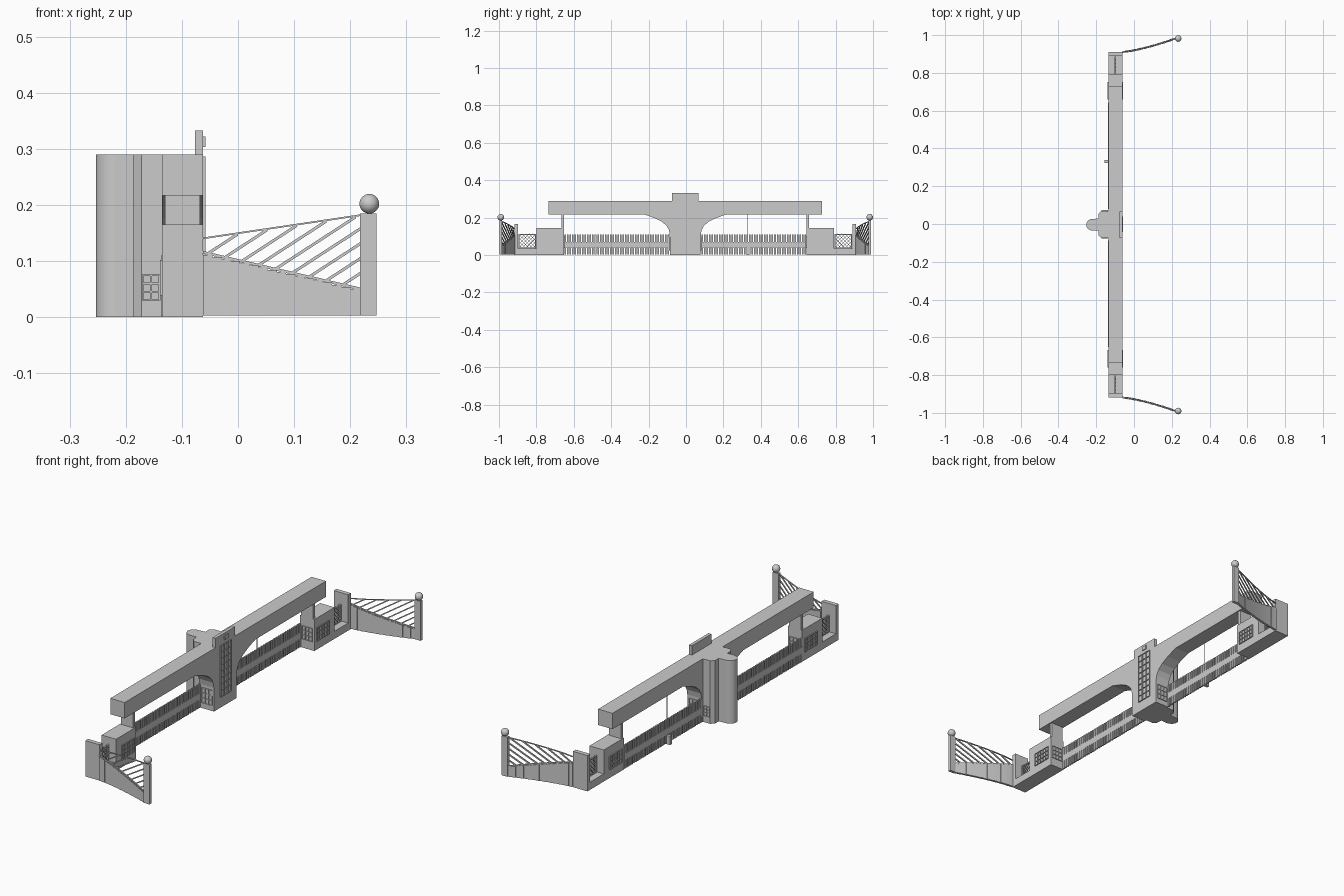
import bpy, bmesh, math

if "Cube" in bpy.data.objects:
    bpy.data.objects.remove(bpy.data.objects["Cube"])

grey = bpy.data.materials.new("plain grey")
grey.use_nodes = True
colour = (0.6, 0.6, 0.6, 1)
grey.diffuse_color = colour
grey.node_tree.nodes["Principled BSDF"].inputs["Base Color"].default_value = colour

MID = -0.004          # y of the symmetry plane
BACK, FRONT = -0.135, -0.062
SIDES = (("left", 1), ("right", -1))


class Part:
    """Collects prisms into one named object."""

    def __init__(self, name):
        self.name, self.bm = name, bmesh.new()

    def prism(self, a, b):
        va, vb = [[self.bm.verts.new(p) for p in ring] for ring in (a, b)]
        self.bm.faces.new(va)
        self.bm.faces.new(vb[::-1])
        for i in range(len(va)):
            j = (i + 1) % len(va)
            self.bm.faces.new((va[j], va[i], vb[i], vb[j]))

    def box(self, x0, x1, y0, y1, z0, z1):
        ring = [(x0, y0), (x1, y0), (x1, y1), (x0, y1)]
        self.prism([(x, y, z0) for x, y in ring], [(x, y, z1) for x, y in ring])

    def done(self):
        bmesh.ops.recalc_face_normals(self.bm, faces=self.bm.faces)
        mesh = bpy.data.meshes.new(self.name)
        self.bm.to_mesh(mesh)
        self.bm.free()
        mesh.materials.append(grey)
        obj = bpy.data.objects.new(self.name, mesh)
        bpy.context.collection.objects.link(obj)
        return obj


def block(name, x0, x1, y0, y1, z0, z1):
    part = Part(name)
    part.box(x0, x1, y0, y1, z0, z1)
    return part.done()


def mblock(name, side, s, x0, x1, y0, y1, z0, z1):
    a, b = sorted((s * y0, s * y1))
    return block(f"{side}_{name}", x0, x1, a + MID, b + MID, z0, z1)


def window(name, axis, at, u0, u1, z0, z1, cols, rows, bar=0.003, deep=0.004):
    """Raised grid of glazing bars on a wall facing along x or y."""
    part = Part(name)

    def put(a, b, c, d):
        lo, hi = at - deep, at + deep
        part.box(*((lo, hi, a, b) if axis == "x" else (a, b, lo, hi)), c, d)

    for i in range(cols + 1):
        u = u0 + (u1 - u0) * i / cols
        put(u - bar / 2, u + bar / 2, z0, z1)
    for i in range(rows + 1):
        z = z0 + (z1 - z0) * i / rows
        put(u0, u1, z - bar / 2, z + bar / 2)
    part.done()


# Overhead beam and central arched pier
block("beam", BACK, FRONT, MID - 0.732, MID + 0.732, 0.217, 0.29)
half = [(0.082, 0), (0.083, 0.11), (0.088, 0.135), (0.1, 0.157),
        (0.125, 0.178), (0.165, 0.198), (0.22, 0.217)]
profile = half + [(-y, z) for y, z in reversed(half)]
pier = Part("central_pier")
pier.prism(*[[(x, y + MID, z) for y, z in profile] for x in (BACK, FRONT)])
pier.done()
block("parapet", -0.077, FRONT, -0.075, 0.067, 0.289, 0.333)
block("parapet_plate", FRONT, -0.058, -0.012, 0.012, 0.303, 0.322)
window("tall_window", "x", FRONT, -0.04, 0.037, 0.05, 0.285, 3, 8)

# Rear block with chamfered corners, and rounded tower behind it
rear = Part("rear_block")
outline = [(BACK, -0.075), (-0.172, -0.075), (-0.187, -0.06),
           (-0.187, 0.055), (-0.172, 0.07), (BACK, 0.07)]
rear.prism(*[[(x, y, z) for x, y in outline] for z in (0, 0.29)])
rear.done()

tower = Part("round_tower")
arc = [math.radians(90 + 180 * i / 20) for i in range(21)]
outline = [(-0.186, -0.033), (-0.186, 0.029)]
outline += [(-0.217 + 0.036 * math.cos(a), MID + 0.031 * math.sin(a)) for a in arc]
tower.prism(*[[(x, y, z) for x, y in outline] for z in (0, 0.29)])
tower_obj = tower.done()


def smooth(obj):
    bpy.ops.object.select_all(action="DESELECT")
    obj.select_set(True)
    bpy.context.view_layer.objects.active = obj
    bpy.ops.object.shade_smooth_by_angle(angle=math.radians(35))


smooth(tower_obj)


# Curved wing fence: plan curve and sloping edges as functions of x
X0, X1 = FRONT, 0.217


def plan(x):
    return 0.915 + 0.07 * max(0, (x - X0) / (X1 - X0)) ** 1.4


def low(x):
    return 0.118 - 0.233 * (x - X0)


def high(x):
    return 0.142 + 0.147 * (x - X0)


def plate(part, s, pts, thick):
    part.prism(*[[(x, MID + s * (plan(x) + d), z) for x, z in pts]
                 for d in (-thick / 2, thick / 2)])


for side, s in SIDES:
    # Lodge, post under the beam, low wall and end slab
    mblock("lodge", side, s, BACK, FRONT, 0.648, 0.795, 0, 0.145)
    mblock("beam_post", side, s, -0.13, -0.068, 0.648, 0.662, 0.144, 0.218)
    mblock("low_wall", side, s, BACK, FRONT, 0.794, 0.9, 0, 0.035)
    mblock("end_slab", side, s, BACK, FRONT, 0.894, 0.914, 0, 0.165)

    # Windows on lodge and pier
    for label, x in (("front", FRONT), ("back", BACK)):
        u0, u1 = sorted((s * 0.665, s * 0.755))
        window(f"{side}_lodge_{label}_window", "x", x, u0 + MID, u1 + MID, 0.04, 0.1, 5, 3)
    window(f"{side}_lodge_inner_window", "y", s * 0.648 + MID, -0.125, -0.072, 0.04, 0.1, 3, 3)
    window(f"{side}_pier_window", "y", s * 0.082 + MID, -0.125, -0.072, 0.025, 0.095, 3, 3)
    window(f"{side}_rear_window", "y", s * 0.0725 - 0.0025, -0.17, -0.14, 0.03, 0.075, 2, 3, deep=0.003)

    # Diagonal lattice between lodge and end slab
    lattice = Part(f"{side}_lattice")
    ya, yb, za, zb = 0.797, 0.892, 0.035, 0.112
    for y0, y1, z0, z1 in ((ya, yb, zb - 0.005, zb), (ya, yb, za, za + 0.005),
                           (ya, ya + 0.005, za, zb), (yb - 0.005, yb, za, zb)):
        a, b = sorted((s * y0, s * y1))
        lattice.box(-0.103, -0.095, a + MID, b + MID, z0, z1)
    for k in range(-4, 6):
        c = k * 0.019
        lo, hi = max(0, c), min(yb - ya, c + zb - za)
        if hi - lo < 0.004:
            continue
        for flip in (False, True):
            ring = []
            for u, o in ((lo, 0), (hi, 0), (hi, 0.003), (lo, 0.003)):
                y = yb - u if flip else ya + u
                ring.append((s * y + MID, za + u - c + o))
            lattice.prism(*[[(x, y, z) for y, z in ring] for x in (-0.101, -0.097)])
    lattice.done()

    # Paling gate with solid middle band
    gate = Part(f"{side}_gate")
    bands = [(0.083, 0.648, 0.04, 0.07)]
    count = 42
    pitch = 0.565 / count
    for i in range(count):
        y = 0.083 + pitch * (i + 0.2)
        bands += [(y, y + 0.6 * pitch, 0.07, 0.11), (y, y + 0.6 * pitch, 0.002, 0.04)]
    for y0, y1, z0, z1 in bands:
        a, b = sorted((s * y0, s * y1))
        gate.box(-0.137, -0.129, a + MID, b + MID, z0, z1)
    gate.done()

    # Wing wall of stepped panels
    wall = Part(f"{side}_wing_wall")
    n = 17
    for i in range(n):
        a, b = [X0 + (X1 - X0) * (i + k) / n for k in (0, 1)]
        top = low(b) - 0.003
        plate(wall, s, [(a, 0.003), (b, 0.003), (b, top), (a, top)], 0.010 + 0.002 * (i % 2))
    wall.done()

    # Wing rails and slanting bars
    rails = Part(f"{side}_wing_rails")
    for i in range(8):
        a, b = [X0 + (X1 - X0) * (i + k) / 8 for k in (0, 1)]
        for f, h in ((low, 0.005), (high, 0.003)):
            plate(rails, s, [(a, f(a) - h), (b, f(b) - h), (b, f(b)), (a, f(a))], 0.006)
    slope = 0.65
    for i in range(9):
        x = X0 + 0.008 + 0.03 * i
        e = min(X1, x + (high(x) - low(x)) / (slope - 0.147))
        rise = low(x) + slope * (e - x)
        plate(rails, s, [(x, low(x) - 0.006), (e, rise - 0.006), (e, rise), (x, low(x))], 0.005)
    rails.done()

    # Wing end post with ball finial
    mblock("wing_post", side, s, X1, 0.247, 0.979, 0.993, 0.003, 0.185)
    bpy.ops.mesh.primitive_uv_sphere_add(segments=24, ring_count=14, radius=0.0175,
                                         location=(0.234, MID + s * 0.986, 0.202))
    ball = bpy.context.object
    ball.name = f"{side}_ball_finial"
    ball.data.materials.append(grey)
    smooth(ball)

# Hanging rod and small box beside the gate
block("gate_rod", -0.137, -0.134, 0.329, 0.332, 0.04, 0.22)
block("gate_box", -0.155, -0.136, 0.324, 0.338, 0, 0.04)
